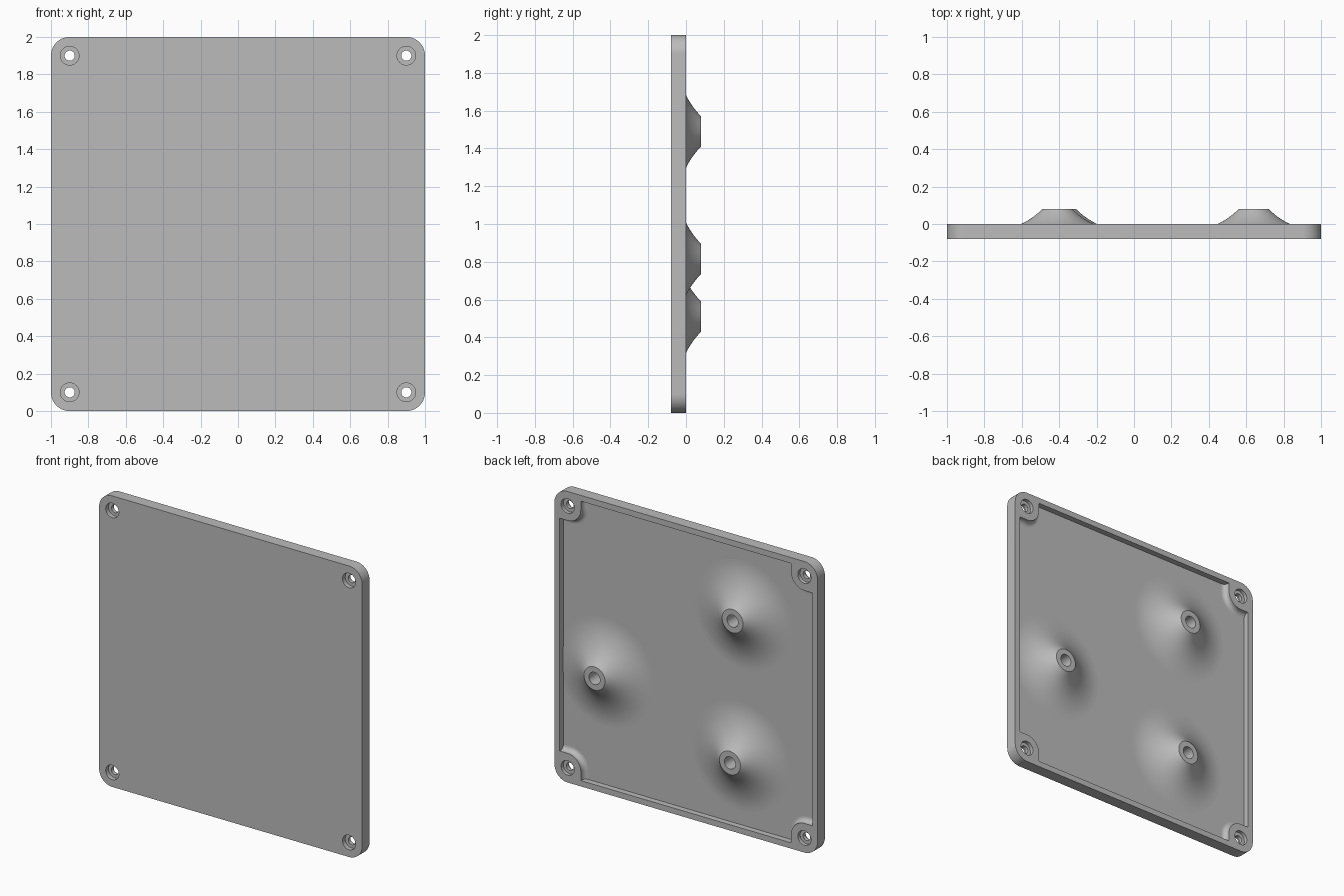
import bpy, bmesh, math

if "Cube" in bpy.data.objects:
    bpy.data.objects.remove(bpy.data.objects["Cube"])

FRONT, FLOOR, BACK = -0.08, -0.04, 0.0
HOLE = 0.9                       # screw hole distance from the plate centre
CORNERS = [(1, 1), (-1, 1), (-1, -1), (1, -1)]

grey = bpy.data.materials.new("plain_grey")
grey.use_nodes = True
grey.diffuse_color = (0.5, 0.5, 0.5, 1)
grey.node_tree.nodes["Principled BSDF"].inputs["Base Color"].default_value = (0.5, 0.5, 0.5, 1)


def finish(name, bm):
    bmesh.ops.remove_doubles(bm, verts=bm.verts, dist=1e-5)
    bmesh.ops.recalc_face_normals(bm, faces=bm.faces)
    mesh = bpy.data.meshes.new(name)
    bm.to_mesh(mesh)
    bm.free()
    mesh.materials.append(grey)
    obj = bpy.data.objects.new(name, mesh)
    bpy.context.collection.objects.link(obj)
    return obj


def smooth(obj):
    bpy.ops.object.select_all(action='DESELECT')
    obj.select_set(True)
    bpy.context.view_layer.objects.active = obj
    bpy.ops.object.shade_smooth_by_angle(angle=math.radians(35))


def prism(name, outline, y0, y1):
    bm = bmesh.new()
    face = bm.faces.new([bm.verts.new((x, y0, z + 1)) for x, z in outline])
    ext = bmesh.ops.extrude_face_region(bm, geom=[face])
    for v in ext["geom"]:
        if isinstance(v, bmesh.types.BMVert):
            v.co.y = y1
    return finish(name, bm)


def arc(cx, cz, r, a0, a1, n=16):
    angles = [math.radians(a0 + (a1 - a0) * i / n) for i in range(n + 1)]
    return [(cx + r * math.cos(a), cz + r * math.sin(a)) for a in angles]


def cut(target, cutter):
    cutter.hide_render = True
    mod = target.modifiers.new("cut", 'BOOLEAN')
    mod.operation, mod.solver, mod.object = 'DIFFERENCE', 'EXACT', cutter
    bpy.context.view_layer.objects.active = target
    bpy.ops.object.modifier_apply(modifier=mod.name)
    bpy.data.objects.remove(cutter)


def pad_path(r):
    """Edge of a corner pad, at distance r from its screw hole."""
    return [(0.96, HOLE - r)] + arc(HOLE, HOLE, r, 270, 180) + [(HOLE - r, 0.96)]


def to_corner(path, sx, sz):
    pts = [(x * sx, z * sz) for x, z in path]
    return pts if sx * sz > 0 else pts[::-1]


# Plate with rounded corners
outline = []
for i, (sx, sz) in enumerate(CORNERS):
    outline += arc(sx * HOLE, sz * HOLE, 0.1, i * 90, i * 90 + 90)
plate = prism("cover_plate", outline, FRONT, BACK)

# Shallow recess in the back, leaving the rim and the corner pads
recess = [p for sx, sz in CORNERS for p in to_corner(pad_path(0.1), sx, sz)]
cut(plate, prism("recess_cutter", recess, FLOOR, 0.1))

# Screw holes, counterbored on both sides
for sx, sz in CORNERS:
    for r, y0, y1 in [(0.027, -0.2, 0.2), (0.05, -0.2, -0.05), (0.05, -0.025, 0.2)]:
        circle = arc(sx * HOLE, sz * HOLE, r, 0, 360, 32)[:-1]
        cut(plate, prism("hole_cutter", circle, y0, y1))
smooth(plate)

# Rounded fillets at the foot of each corner pad
for sx, sz in CORNERS:
    bm = bmesh.new()
    rows = []
    for i in range(7):
        a = math.radians(15 * i)
        r, y = 0.13 - 0.03 * math.cos(a), FLOOR + 0.03 * (1 - math.sin(a))
        rows.append([bm.verts.new((x * sx, y, z * sz + 1)) for x, z in pad_path(r)])
    for a, b in zip(rows, rows[1:]):
        for j in range(len(a) - 1):
            bm.faces.new((a[j], a[j + 1], b[j + 1], b[j]))
    side = ("left" if sx > 0 else "right") + ("_top" if sz > 0 else "_bottom")
    fillet = finish("pad_fillet_" + side, bm)
    if fillet.data.polygons[0].normal.y < 0:
        fillet.data.flip_normals()
    smooth(fillet)

# Flared bosses with a blind hole, standing on the recess floor
TOP_R, TOP, SPREAD = 0.08, 0.08, math.radians(45)
flare = (TOP - FLOOR) / (1 - math.cos(SPREAD))
foot = TOP_R + flare * math.sin(SPREAD)
profile = [(0, -0.02), (0.042, -0.02), (0.042, TOP), (TOP_R, TOP)]
for i in range(1, 17):
    a = SPREAD * (1 - i / 16)
    profile.append((foot - flare * math.sin(a), FLOOR + flare * (1 - math.cos(a))))

for name, cx, cz in [("upper_boss", -0.41, 1.49), ("lower_boss", -0.39, 0.51),
                     ("middle_boss", 0.64, 0.815)]:
    bm = bmesh.new()
    verts = [bm.verts.new((r, y, 0)) for r, y in profile]
    edges = [bm.edges.new(pair) for pair in zip(verts, verts[1:])]
    bmesh.ops.spin(bm, geom=verts + edges, cent=(0, 0, 0), axis=(0, 1, 0),
                   angle=2 * math.pi, steps=64)
    for v in bm.verts:
        v.co.x = min(v.co.x + cx, 0.98)      # the foot runs out inside the rim
        v.co.z += cz
    boss = finish(name, bm)
    # make the flat ring on top face backwards
    ring = max(boss.data.polygons, key=lambda p: p.center.y)
    if ring.normal.y < 0:
        boss.data.flip_normals()
    smooth(boss)
